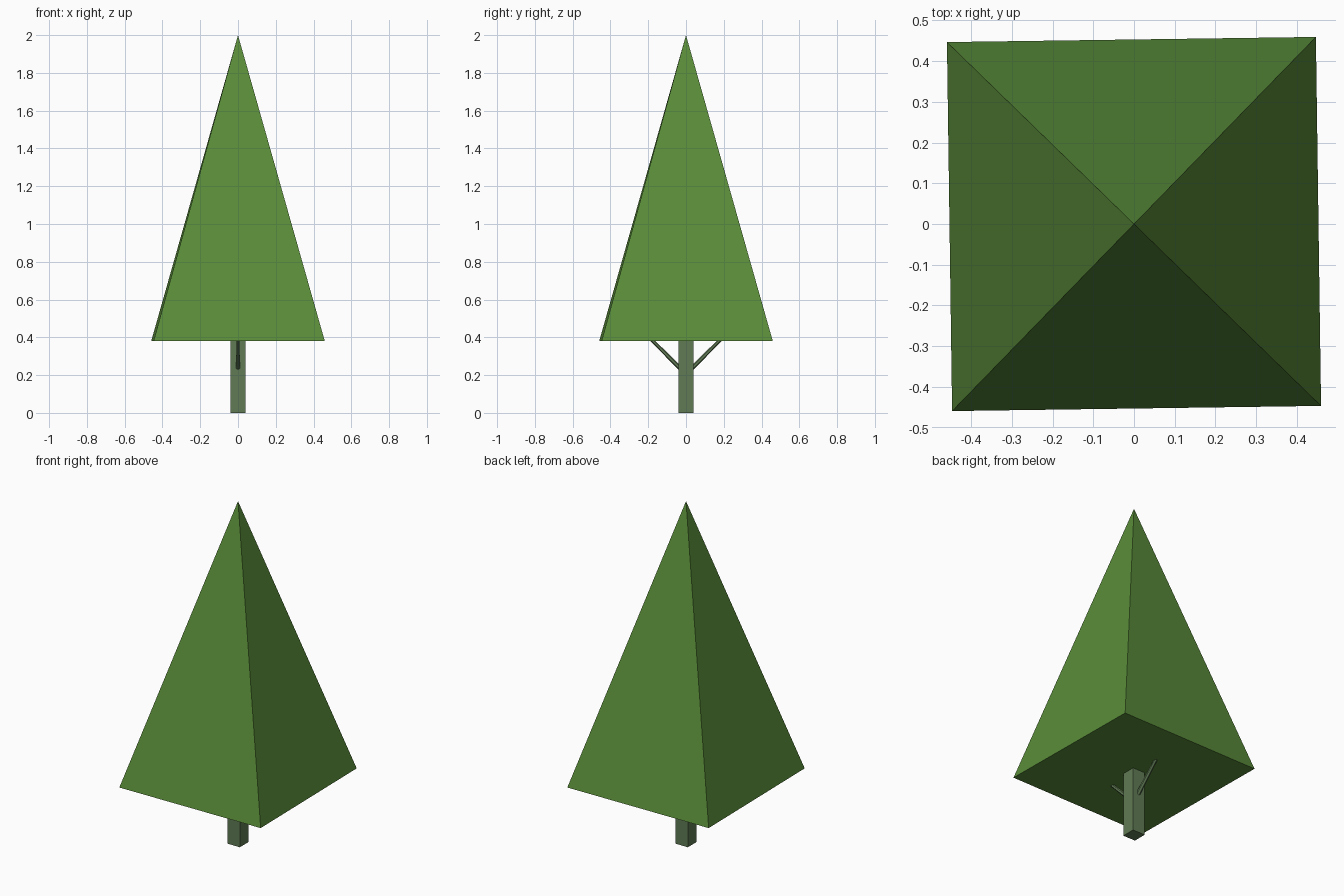
import bpy, math
from mathutils import Vector

if "Cube" in bpy.data.objects:
    bpy.data.objects.remove(bpy.data.objects["Cube"])


def material(name, rgb):
    m = bpy.data.materials.new(name)
    m.diffuse_color = (*rgb, 1)
    m.use_nodes = True
    m.node_tree.nodes["Principled BSDF"].inputs["Base Color"].default_value = m.diffuse_color
    return m


def finish(name, mat):
    ob = bpy.context.object
    ob.name = name
    ob.data.materials.append(mat)
    return ob


leaf = material("leaf green", (0.100, 0.262, 0.041))
bark = material("grey green bark", (0.118, 0.198, 0.090))

# Foliage: four-sided pyramid, turned very slightly about the trunk
BASE, TOP = 0.38, 2.0
bpy.ops.mesh.primitive_cone_add(vertices=4, radius1=0.641, radius2=0, depth=TOP - BASE,
                                location=(0, 0, (BASE + TOP) / 2),
                                rotation=(0, 0, math.radians(45.8)))
finish("foliage", leaf)

# Trunk: square post that ends just inside the foliage
bpy.ops.mesh.primitive_cube_add(size=1, location=(0, 0, 0.195))
trunk = finish("trunk", bark)
trunk.scale = (0.08, 0.08, 0.39)

# Branches: thin tapered twigs rising at 45 degrees to front and back
for side, label in ((-1, "front"), (1, "back")):
    a = Vector((0, side * 0.03, 0.235))
    b = Vector((0, side * 0.185, 0.39))
    d = b - a
    bpy.ops.mesh.primitive_cone_add(vertices=6, radius1=0.012, radius2=0.009,
                                    depth=d.length, location=(a + b) / 2,
                                    rotation=d.to_track_quat('Z', 'Y').to_euler())
    finish(label + "_branch", bark)
